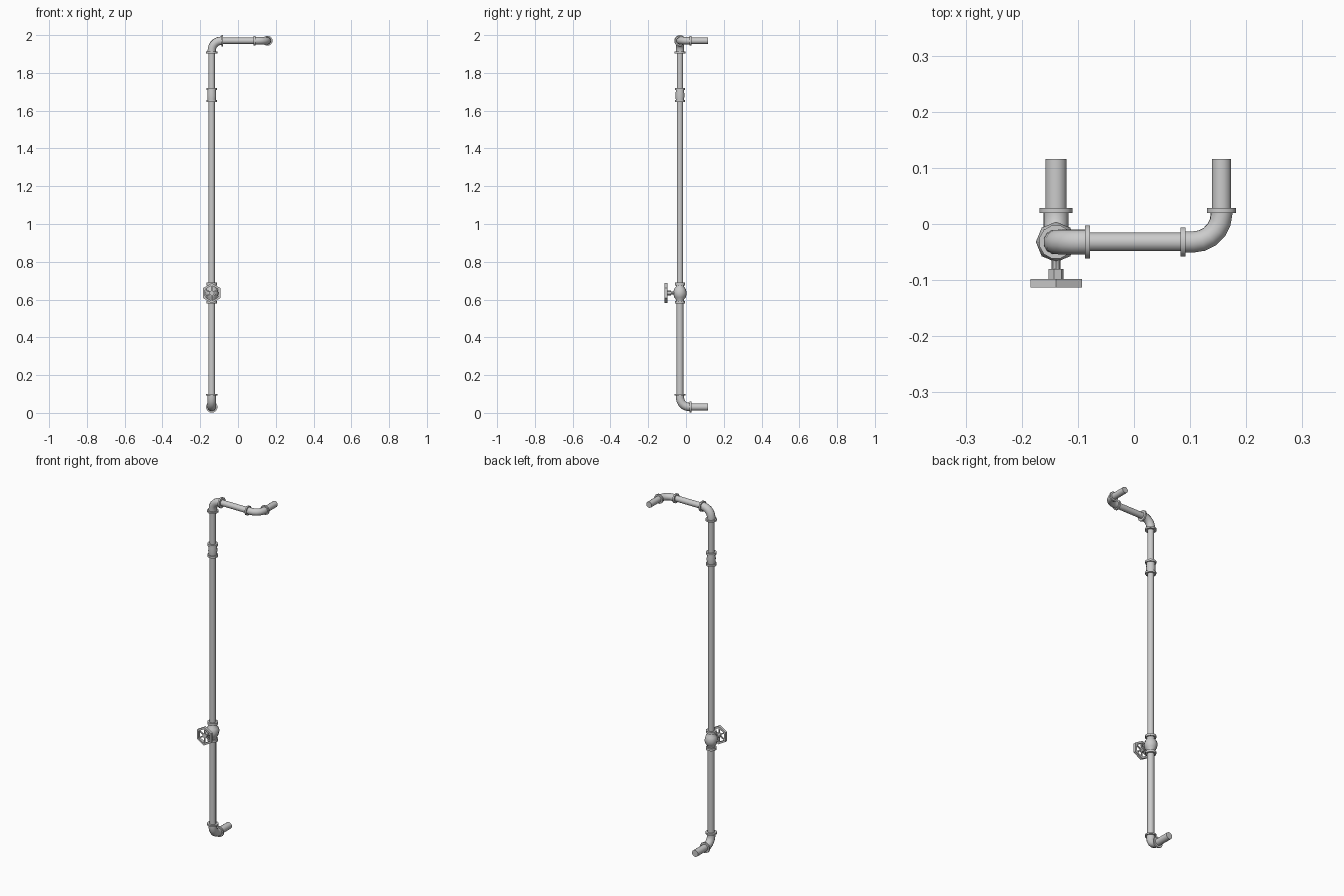
import bpy, bmesh, math
from mathutils import Vector

if "Cube" in bpy.data.objects:
    bpy.data.objects.remove(bpy.data.objects["Cube"])

X, Y = -0.139, -0.032          # axis of the riser
ZB, ZT = 0.031, 1.97           # axis heights of bottom outlet and top run
XT = 0.156                     # axis of the top outlet
SIDES = 12


def finish(bm, name, angle=40):
    bmesh.ops.recalc_face_normals(bm, faces=bm.faces)
    me = bpy.data.meshes.new(name)
    bm.to_mesh(me)
    bm.free()
    ob = bpy.data.objects.new(name, me)
    bpy.context.collection.objects.link(ob)
    bpy.ops.object.select_all(action='DESELECT')
    ob.select_set(True)
    bpy.context.view_layer.objects.active = ob
    if angle:
        bpy.ops.object.shade_smooth_by_angle(angle=math.radians(angle))
    return ob


def sweep(name, stations, sides=SIDES, angle=40):
    """Capped round tube through (point, radius) stations."""
    bm = bmesh.new()
    pts = [Vector(p) for p, r in stations]
    total = (pts[-1] - pts[0]).normalized()
    tangents = []
    for i in range(len(pts)):
        t = pts[min(i + 1, len(pts) - 1)] - pts[max(i - 1, 0)]
        tangents.append(t.normalized() if t.length > 1e-6 else total)
    u = tangents[0].orthogonal().normalized()
    rings = []
    for p, t, (_, r) in zip(pts, tangents, stations):
        u = (u - t * u.dot(t)).normalized()
        v = t.cross(u)
        rings.append([bm.verts.new(p + r * (u * math.cos(a) + v * math.sin(a)))
                      for a in (2 * math.pi * k / sides for k in range(sides))])
    for a, b in zip(rings, rings[1:]):
        for k in range(sides):
            j = (k + 1) % sides
            bm.faces.new((a[k], a[j], b[j], b[k]))
    bm.faces.new(rings[0])
    bm.faces.new(rings[-1])
    return finish(bm, name, angle)


def pipe(name, a, b, r, sides=SIDES):
    return sweep(name, [(a, r), (b, r)], sides)


def elbow(name, start, corner, end, r, collar_r, steps=5):
    """Quarter bend with a collar at each mouth."""
    s, c, e = Vector(start), Vector(corner), Vector(end)
    ds, de = (c - s).normalized(), (e - c).normalized()
    bend = min((c - s).length, (e - c).length) * 0.9
    centre = c - ds * bend + de * bend
    path = [s]
    for i in range(steps + 1):
        a = math.pi / 2 * i / steps
        path.append(centre - de * bend * math.cos(a) + ds * bend * math.sin(a))
    path.append(e)
    sweep(name, [(p, r) for p in path])
    w = 0.0045
    pipe(name + "_inlet_collar", s - ds * w, s + ds * w, collar_r)
    pipe(name + "_outlet_collar", e - de * w, e + de * w, collar_r)


# Straight pipes
pipe("lower_riser", (X, Y, 0.09), (X, Y, 0.6), 0.0185)
pipe("upper_riser", (X, Y, 0.66), (X, Y, 1.92), 0.0175)
pipe("top_run", (-0.09, Y, ZT), (0.09, Y, ZT), 0.017)
pipe("bottom_outlet", (X, 0.02, ZB), (X, 0.116, ZB), 0.0195)
pipe("top_outlet", (XT, 0.02, ZT), (XT, 0.116, ZT), 0.0175)

# Elbows
elbow("bottom_elbow", (X, Y, 0.096), (X, Y, ZB), (X, 0.024, ZB), 0.0225, 0.0305)
elbow("riser_elbow", (X, Y, 1.908), (X, Y, ZT), (-0.083, Y, ZT), 0.0225, 0.0305)
elbow("top_elbow", (0.087, Y, ZT), (XT, Y, ZT), (XT, 0.024, ZT), 0.0195, 0.027)

# Coupling on the upper riser
sweep("coupling", [((X, Y, z), r) for z, r in
                   ((1.645, 0.022), (1.662, 0.023), (1.68, 0.0245),
                    (1.70, 0.023), (1.717, 0.022))])
for n, z in (("lower", 1.651), ("upper", 1.715)):
    pipe(f"coupling_{n}_collar", (X, Y, z - 0.006), (X, Y, z + 0.006), 0.0285)

# Valve body with end collars
VZ = 0.634
sweep("valve_body", [((X, Y, VZ + z), r) for z, r in
                     ((-0.05, 0.022), (-0.033, 0.022), (-0.022, 0.031), (0, 0.036),
                      (0.022, 0.031), (0.033, 0.022), (0.05, 0.022))], 8, 50)
for n, s in (("lower", -1), ("upper", 1)):
    pipe(f"valve_{n}_collar", (X, Y, VZ + s * 0.041), (X, Y, VZ + s * 0.055), 0.0285)

# Valve stem and hub
sweep("valve_stem", [((X, y, VZ), r) for y, r in
                     ((-0.05, 0.014), (-0.066, 0.008), (-0.085, 0.008))], 8)
pipe("handwheel_hub", (X, -0.08, VZ), (X, -0.108, VZ), 0.014, 6)

# Hexagonal handwheel rim
bm = bmesh.new()
R, R_IN = 0.053, 0.041
rings = []
for r, y in ((R, -0.113), (R, -0.098), (R_IN, -0.098), (R_IN, -0.113)):
    rings.append([bm.verts.new((X + r * math.sin(k * math.pi / 3), y,
                                VZ + r * math.cos(k * math.pi / 3))) for k in range(6)])
for i in range(4):
    a, b = rings[i], rings[(i + 1) % 4]
    for k in range(6):
        j = (k + 1) % 6
        bm.faces.new((a[k], a[j], b[j], b[k]))
finish(bm, "handwheel_rim", 0)

# Handwheel spokes
for k in range(6):
    a = k * math.pi / 3
    pipe(f"handwheel_spoke_{k + 1}", (X, -0.104, VZ),
         (X + 0.045 * math.sin(a), -0.1055, VZ + 0.045 * math.cos(a)), 0.0045, 4)
